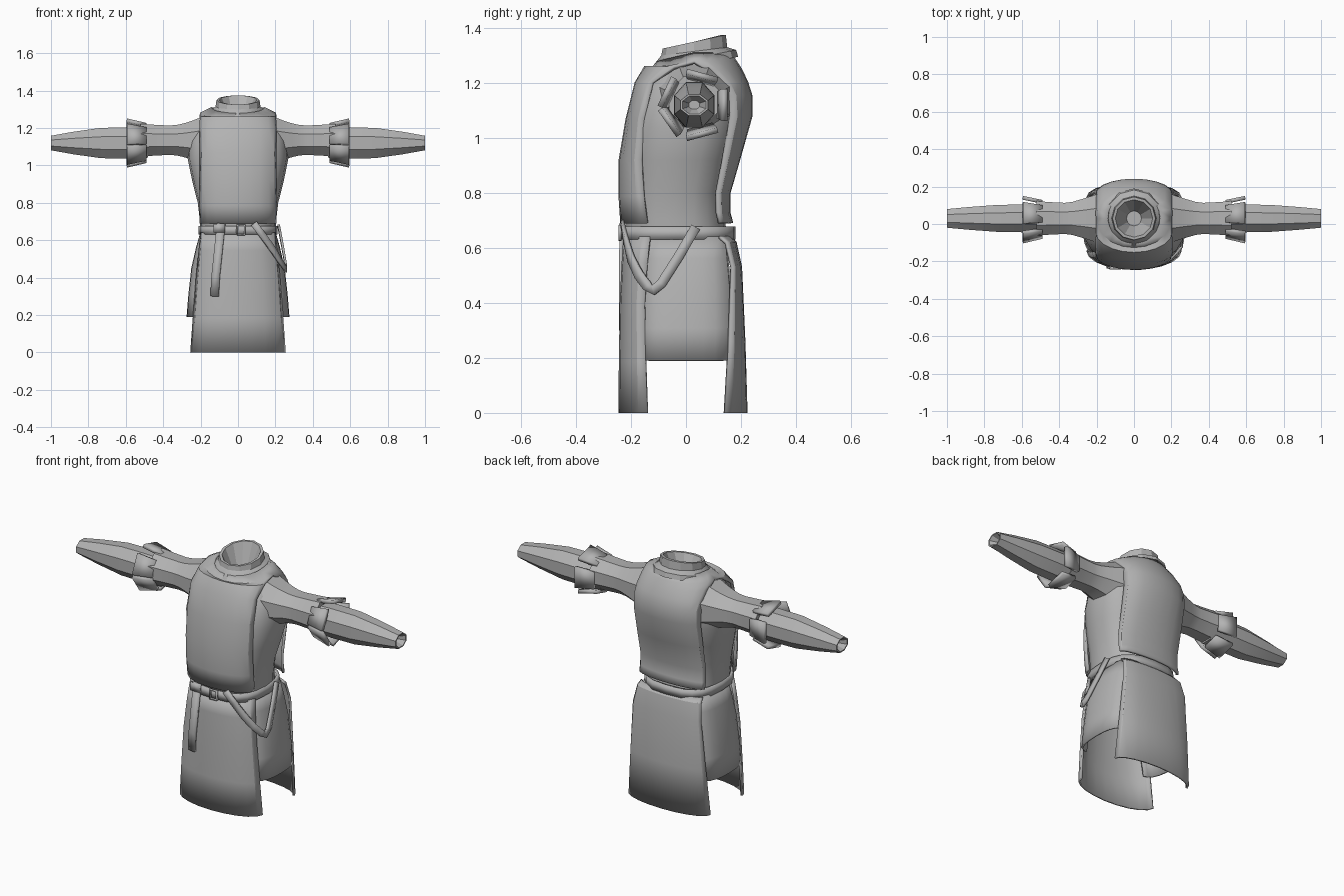
import bpy
import bmesh
from math import sin, cos, pi, radians
from mathutils import Vector

default_cube = bpy.data.objects.get("Cube")
if default_cube:
    bpy.data.objects.remove(default_cube)

cloth = bpy.data.materials.new("grey cloth")
cloth.use_nodes = True
shade = 0.45
cloth.diffuse_color = (shade, shade, shade, 1)
shader = cloth.node_tree.nodes["Principled BSDF"]
shader.inputs["Base Color"].default_value = cloth.diffuse_color

# Shared landmarks
NECK_Y = 0.03
SHOULDER_Z = 1.275
WAIST_Z = 0.64
ARM_Z = 1.12
HALF_PANEL = 0.2


def signed_power(value, exponent):
    return (1 if value >= 0 else -1) * abs(value) ** exponent


def smooth_keys(keys):
    """Insert one smoothly interpolated key between each pair."""
    keys = [Vector(key) for key in keys]
    padded = [keys[0]] + keys + [keys[-1]]
    result = [keys[0]]
    for before, start, end, after in zip(padded, padded[1:], padded[2:], padded[3:]):
        result += [(start + end) / 2 + (start + end - before - after) / 16, end]
    return result


def ring(width, front, back, z, tilt=0, roundness=0.8, sides=20):
    """Closed rounded loop around the body, raised by tilt at the back."""
    middle, depth = (front + back) / 2, (back - front) / 2
    angles = [2 * pi * i / sides for i in range(sides)]
    return [Vector((width * signed_power(cos(a), roundness),
                    middle + depth * signed_power(sin(a), roundness),
                    z + tilt * sin(a))) for a in angles]


def bow(width, edge, middle, z, drop=0, roundness=1, columns=10):
    """Open bowed row from one side edge to the other."""
    angles = [pi * i / columns for i in range(columns + 1)]
    return [Vector((width * signed_power(cos(a), roundness),
                    edge + (middle - edge) * signed_power(sin(a), roundness),
                    z - drop * sin(a))) for a in angles]


def arm_loop(x, depth, height, z, sides=8):
    """Faceted loop around an arm."""
    angles = [2 * pi * (i + 0.5) / sides for i in range(sides)]
    return [Vector((x, NECK_Y + depth * cos(a), z + height * sin(a))) for a in angles]


def sheet(name, grids, closed=False, caps=(), thickness=0.0, crease=25):
    """Skin rows of points into a surface, optionally capped or thickened."""
    bm = bmesh.new()
    for rows in grids:
        verts = [[bm.verts.new(point) for point in row] for row in rows]
        count = len(verts[0])
        for low, high in zip(verts, verts[1:]):
            for i in range(count if closed else count - 1):
                j = (i + 1) % count
                bm.faces.new((low[i], low[j], high[j], high[i]))
        for cap in caps:
            bm.faces.new(verts[cap])
    bmesh.ops.remove_doubles(bm, verts=bm.verts, dist=0.001)
    bmesh.ops.recalc_face_normals(bm, faces=bm.faces)
    mesh = bpy.data.meshes.new(name)
    bm.to_mesh(mesh)
    bm.free()
    mesh.materials.append(cloth)
    part = bpy.data.objects.new(name, mesh)
    bpy.context.collection.objects.link(part)
    if thickness:
        solid = part.modifiers.new("thickness", 'SOLIDIFY')
        solid.thickness = thickness
        solid.offset = 0
    bpy.ops.object.select_all(action='DESELECT')
    part.select_set(True)
    bpy.context.view_layer.objects.active = part
    bpy.ops.object.shade_smooth_by_angle(angle=radians(crease))


def strap(name, path, width):
    """Flat band along a path, lying against the squarish body."""
    path = [Vector(point) for point in path]
    row_pairs = []
    for i, point in enumerate(path):
        along = path[min(i + 1, len(path) - 1)] - path[max(i - 1, 0)]
        outward = Vector((point.x ** 3, point.y ** 3, 0))
        side = along.cross(outward).normalized() * width / 2
        row_pairs.append((point - side, point + side))
    sheet(name, [row_pairs], thickness=0.012)


# Undershirt body, keyed by width, front, back and height
body_keys = ((0.2, -0.22, 0.15, WAIST_Z), (0.215, -0.22, 0.14, 0.8),
             (0.27, -0.21, 0.2, 1.04), (0.24, -0.15, 0.19, 1.2),
             (0.14, -0.07, 0.13, SHOULDER_Z))
sheet("undershirt_body", [[ring(*key) for key in smooth_keys(body_keys)]],
      closed=True, caps=(0,))

# Tabard draped over both shoulders, keyed by edge, middle and height
front_keys = ((-0.14, -0.232, 0.69), (-0.16, -0.238, 0.92), (-0.12, -0.18, 1.2))
back_keys = ((0.12, 0.165, 0.69), (0.11, 0.155, 0.8), (0.16, 0.235, 1.08),
             (0.13, 0.22, 1.2))
halves = []
for keys, shoulder, neck, drop in ((front_keys, -0.125, -0.1, 0.03),
                                   (back_keys, 0.18, 0.16, 0)):
    rows = [bow(HALF_PANEL, *key) for key in
            smooth_keys(keys + ((NECK_Y, shoulder, SHOULDER_Z),))]
    rows[-1] = bow(HALF_PANEL, NECK_Y, shoulder, SHOULDER_Z, drop)
    rows.append(bow(0.14, NECK_Y, neck, SHOULDER_Z + 0.03, drop))
    halves.append(rows)
sheet("tabard", halves, thickness=0.014, crease=30)

# Collar band with a closed well inside, keyed by radius, height and tilt
collar = [ring(r, NECK_Y - r, NECK_Y + r, z, tilt, roundness=1, sides=12)
          for r, z, tilt in ((0.16, 1.265, 0.03), (0.152, 1.29, 0.03),
                             (0.12, 1.315, 0.015), (0.115, 1.35, 0.025),
                             (0.1, 1.35, 0.025), (0.04, 1.22, 0))]
sheet("collar", [collar], closed=True, caps=(-1,))

# Long front and back skirt panels
front_panel = ((0.195, -0.13, -0.222, WAIST_Z), (0.22, -0.15, -0.235, 0.4),
               (0.25, -0.14, -0.24, 0))
back_panel = ((0.19, 0.12, 0.162, WAIST_Z), (0.21, 0.165, 0.198, 0.53),
              (0.25, 0.14, 0.218, 0))
for label, keys in (("front", front_panel), ("back", back_panel)):
    sheet(label + "_skirt_panel", [[bow(*key) for key in smooth_keys(keys)]],
          thickness=0.012)

# Parts repeated on each side
side_skirt = ((0.14, 0.14, 0.197, WAIST_Z), (0.16, 0.16, 0.245, 0.45),
              (0.16, 0.2, 0.27, 0.19))
upper_keys = ((0.17, 0.15, 0.145), (0.24, 0.125, 0.115), (0.3, 0.105, 0.095),
              (0.37, 0.09, 0.085), (0.52, 0.1, 0.095))
forearm_keys = ((0.48, 0.08, 0.085), (0.73, 0.078, 0.088), (1, 0.054, 0.042))
for label, side in (("left", 1), ("right", -1)):
    rows = [[Vector((side * p.y, p.x, p.z)) for p in bow(*key, roundness=0.8)]
            for key in smooth_keys(side_skirt)]
    sheet(label + "_side_skirt", [rows], thickness=0.01)

    # Wide upper sleeve
    upper = [arm_loop(side * x, depth, height, ARM_Z + 0.015)
             for x, depth, height in smooth_keys(upper_keys)]
    sheet(label + "_upper_sleeve", [upper], closed=True, caps=(0, -1), crease=15)

    # Tapering forearm sleeve with a recessed opening
    forearm = [arm_loop(side * x, depth, height, ARM_Z)
               for x, depth, height in smooth_keys(forearm_keys)]
    cuff_edge = forearm[-1]
    wrist = sum(cuff_edge, Vector()) / len(cuff_edge)
    for depth, scale in ((0, 0.85), (0.04, 0.4)):
        inward = Vector((-side * depth, 0, 0))
        forearm.append([wrist.lerp(p, scale) + inward for p in cuff_edge])
    sheet(label + "_forearm_sleeve", [forearm], closed=True, caps=(0, -1), crease=20)

    # Split flaps flaring from the elbow cuff
    for turn in (0, 75, 155, 215, 285):
        corners = [radians(turn - 28), radians(turn + 28)]
        flap = [[Vector((side * x, NECK_Y + r * cos(a), ARM_Z + r * sin(a)))
                 for a in corners] for x, r in ((0.49, 0.1), (0.595, 0.125))]
        sheet(f"{label}_cuff_flap_{turn}", [flap], thickness=0.02)

# Belt with a square buckle frame
belt = [ring(0.202, -0.23, 0.172, z, roundness=0.7) for z in (0.63, 0.677)]
sheet("belt", [belt], closed=True, thickness=0.016)
frame = ((-1, -1), (1, -1), (1, 1), (-1, 1), (-1, -1))
strap("buckle", [(0.015 + i * 0.02, -0.24, 0.655 + j * 0.025) for i, j in frame],
      width=0.01)

# Hanging belt end and its keeper loop
strap("hanging_belt_end", [(-0.09, -0.235, 0.69), (-0.12, -0.235, 0.4),
                           (-0.125, -0.235, 0.3)], width=0.045)
strap("belt_keeper", [(x, -0.237, 0.665) for x in (-0.13, -0.07)], width=0.045)

# Slack strap looping round the left hip
hip_path = ((0.085, -0.232, 0.69), (0.18, -0.2, 0.56), (0.245, -0.14, 0.46),
            (0.255, -0.09, 0.47), (0.218, 0.035, 0.675))
strap("hip_strap", smooth_keys(hip_path), width=0.036)
